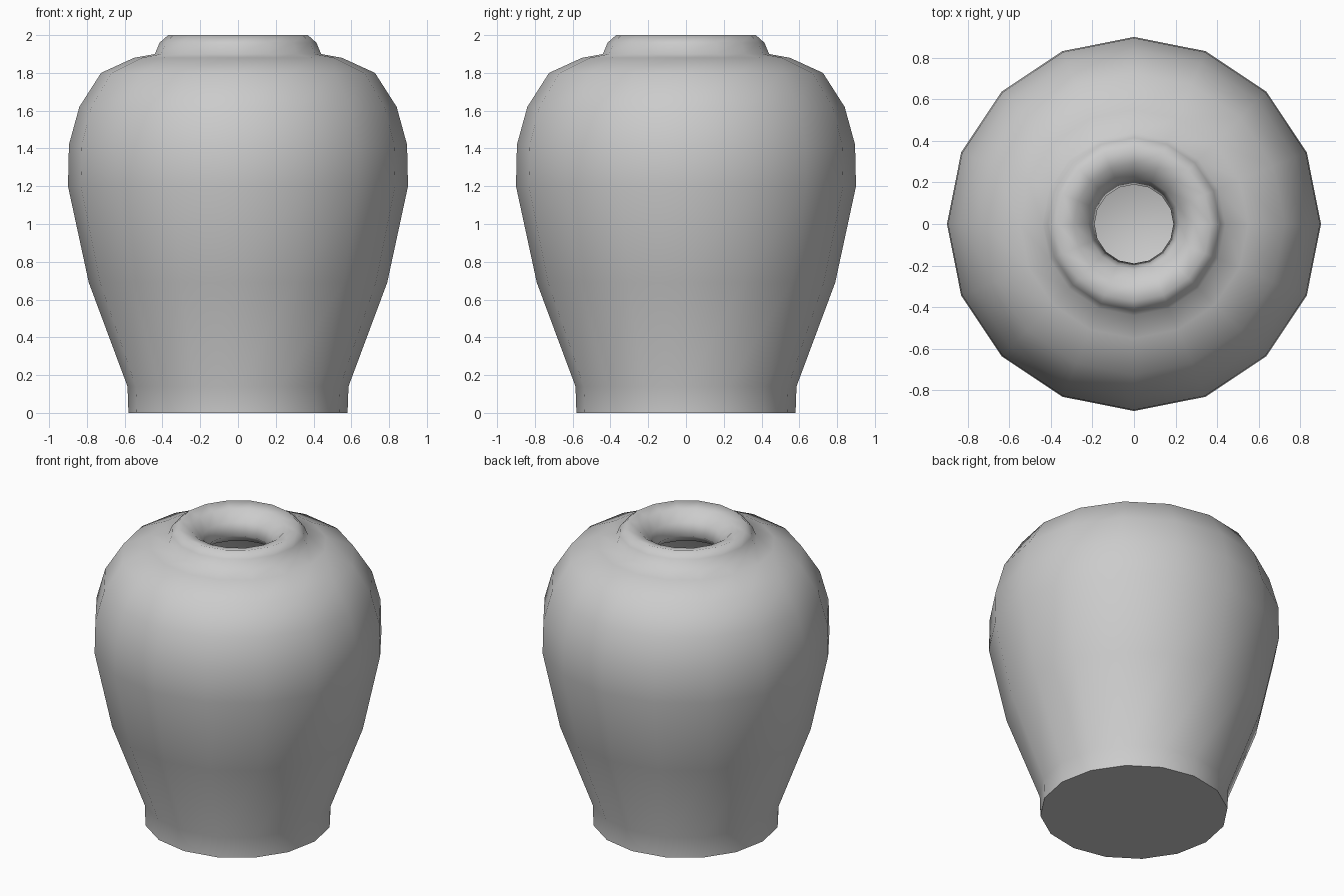
import bpy
import bmesh
import math

cube = bpy.data.objects.get("Cube")
if cube:
    bpy.data.objects.remove(cube, do_unlink=True)

SIDES = 16

# Plain grey clay
clay = bpy.data.materials.new("grey_clay")
clay.use_nodes = True
grey = (0.6, 0.6, 0.6, 1)
clay.diffuse_color = grey
clay.node_tree.nodes["Principled BSDF"].inputs["Base Color"].default_value = grey

# Radius and height pairs, from the foot up over the lip and down the inside
foot_and_body = [(0.58, 0), (0.585, 0.14), (0.79, 0.69), (0.9, 1.2),
                 (0.895, 1.42), (0.84, 1.62), (0.725, 1.8), (0.55, 1.88)]
neck_and_lip = [(0.44, 1.9), (0.415, 1.96), (0.37, 2), (0.29, 1.98),
                (0.22, 1.92), (0.19, 1.84)]
inside = [(0.25, 1.78), (0.6, 1.7), (0.8, 1.4), (0.8, 1.2),
          (0.7, 0.69), (0.5, 0.1)]


def lathe(name, profile):
    """Spin a profile around z and close both ends."""
    bm = bmesh.new()
    rings = []
    for radius, z in profile:
        angles = [math.tau * i / SIDES for i in range(SIDES)]
        rings.append([bm.verts.new((radius * math.cos(a), radius * math.sin(a), z))
                      for a in angles])
    for low, high in zip(rings, rings[1:]):
        for i in range(SIDES):
            j = (i + 1) % SIDES
            bm.faces.new((low[i], low[j], high[j], high[i]))
    bm.faces.new(rings[0][::-1])   # underside
    bm.faces.new(rings[-1])        # inner floor
    mesh = bpy.data.meshes.new(name)
    bm.to_mesh(mesh)
    bm.free()
    obj = bpy.data.objects.new(name, mesh)
    bpy.context.collection.objects.link(obj)
    return obj


vase = lathe("vase", foot_and_body + neck_and_lip + inside)
vase.data.materials.append(clay)

# Smooth walls with a crisp foot edge
bpy.ops.object.select_all(action='DESELECT')
vase.select_set(True)
bpy.context.view_layer.objects.active = vase
bpy.ops.object.shade_smooth_by_angle(angle=math.radians(75))
